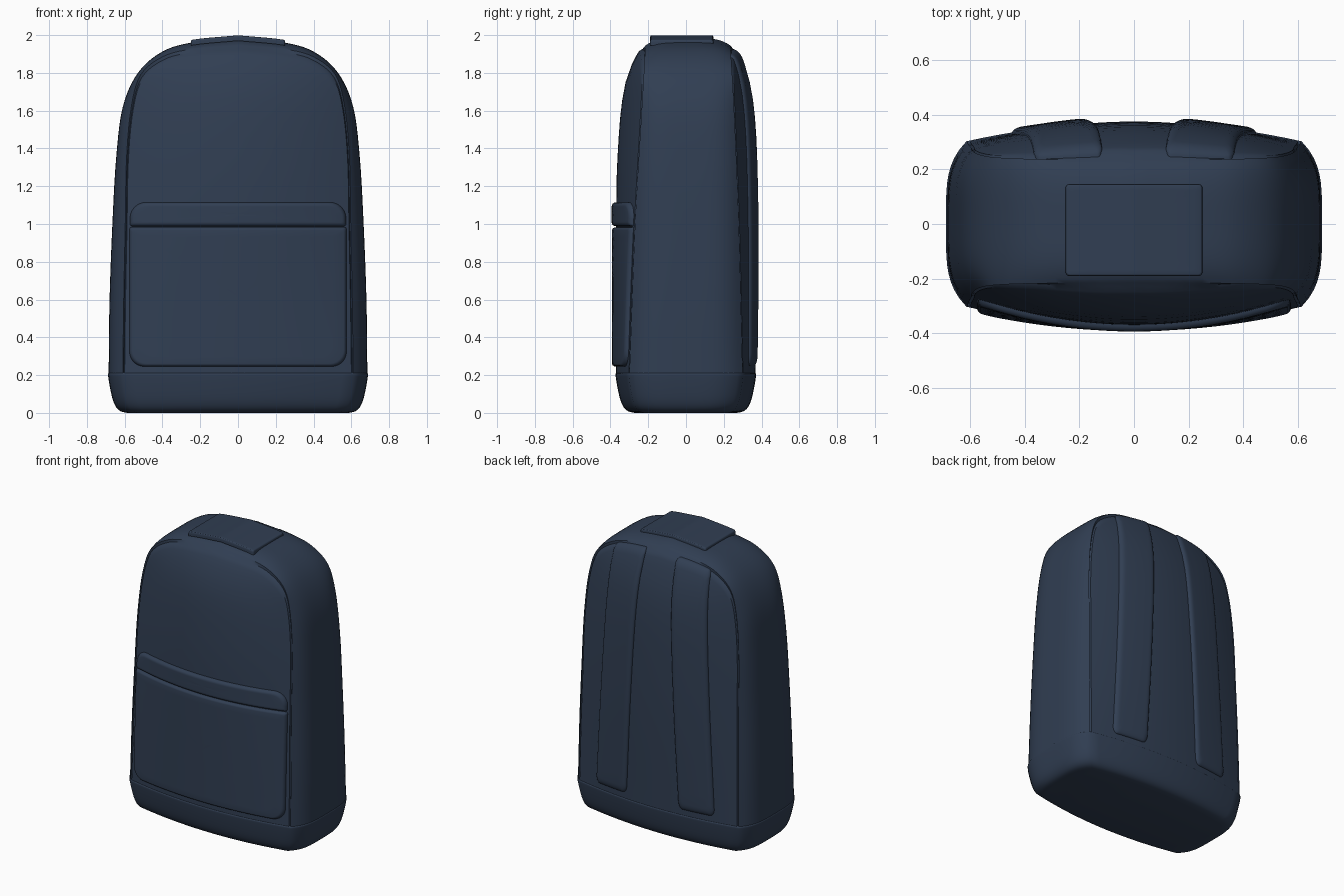
import bpy, bmesh, math
from mathutils import Vector

cube = bpy.data.objects.get("Cube")
if cube:
    bpy.data.objects.remove(cube, do_unlink=True)

navy = bpy.data.materials.new("navy_fabric")
navy.use_nodes = True
COLOR = (0.03, 0.048, 0.085, 1)
navy.diffuse_color = COLOR
navy.node_tree.nodes["Principled BSDF"].inputs["Base Color"].default_value = COLOR


def smooth(pts, steps=5):
    """Catmull-Rom curve through 2D points."""
    p = [Vector(q) for q in pts]
    p = [2 * p[0] - p[1]] + p + [2 * p[-1] - p[-2]]
    out = []
    for i in range(1, len(p) - 2):
        a, b, c, d = p[i - 1:i + 3]
        for s in range(steps):
            t = s / steps
            out.append(0.5 * (2 * b + (c - a) * t + (2 * a - 5 * b + 4 * c - d) * t * t
                              + (3 * b - a - 3 * c + d) * t ** 3))
    return out + [p[-2]]


def lookup(table, z):
    """Value at z in a list of (value, z) sorted by rising z."""
    if z <= table[0][1]:
        return table[0][0]
    for a, b in zip(table, table[1:]):
        if z <= b[1]:
            return a[0] + (b[0] - a[0]) * (z - a[1]) / max(b[1] - a[1], 1e-6)
    return table[-1][0]


def loft(name, rings, closed=True, caps=False):
    bm = bmesh.new()
    rows = [[bm.verts.new(p) for p in r] for r in rings]
    n = len(rows[0])
    for r0, r1 in zip(rows, rows[1:]):
        for i in range(n if closed else n - 1):
            j = (i + 1) % n
            bm.faces.new((r0[i], r0[j], r1[j], r1[i]))
    if caps:
        bm.faces.new(rows[0])
        bm.faces.new(rows[-1])
    bmesh.ops.remove_doubles(bm, verts=bm.verts, dist=1e-5)
    bmesh.ops.recalc_face_normals(bm, faces=bm.faces)
    me = bpy.data.meshes.new(name)
    bm.to_mesh(me)
    bm.free()
    me.materials.append(navy)
    ob = bpy.data.objects.new(name, me)
    bpy.context.collection.objects.link(ob)
    bpy.ops.object.select_all(action='DESELECT')
    ob.select_set(True)
    bpy.context.view_layer.objects.active = ob
    bpy.ops.object.shade_smooth_by_angle(angle=math.radians(40))
    return ob


# Half outlines (x, z): widest girth, and the seam around front and back panels
girth_half = smooth([(.685, .2), (.68, .6), (.665, 1), (.645, 1.35), (.61, 1.62),
                     (.53, 1.8), (.405, 1.91), (.25, 1.96), (0, 1.985)])
seam_half = smooth([(.61, .2), (.605, .6), (.597, 1), (.59, 1.35), (.565, 1.62),
                    (.515, 1.79), (.4, 1.885), (.25, 1.925), (0, 1.945)])


def mirrored(half):
    return half + [Vector((-p.x, p.y)) for p in reversed(half[:-1])]


girth, seam = mirrored(girth_half), mirrored(seam_half)

# Depth along the height: panel centre line and panel seam, as (depth, z)
front_mid = smooth([(.37, .2), (.37, .8), (.368, 1.2), (.36, 1.4), (.345, 1.6),
                    (.32, 1.75), (.285, 1.85), (.245, 1.92), (.215, 1.945)])
front_rim = smooth([(.3, .2), (.27, 1), (.235, 1.6), (.215, 1.945)])
back_mid = smooth([(.368, .2), (.375, .8), (.37, 1.2), (.358, 1.5), (.335, 1.7),
                   (.295, 1.85), (.265, 1.92), (.235, 1.945)])
back_rim = smooth([(.3, .2), (.28, 1), (.255, 1.6), (.235, 1.945)])


def panel_depth(mid, rim, x, z):
    w = max(lookup(seam_half, z), 0.01)
    r = lookup(rim, z)
    return r + (lookup(mid, z) - r) * (1 - min(abs(x) / w, 1) ** 2)


def front_y(x, z):
    return -panel_depth(front_mid, front_rim, x, z)


def back_y(x, z):
    return panel_depth(back_mid, back_rim, x, z)


# Main shell: front panel, grooved seam, gusset, grooved seam, back panel
def panel_ring(k, surf, dip=0):
    ring = []
    for p in seam:
        x, z = p.x * k, .2 + (p.y - .2) * k
        ring.append((x, surf(x, z) + dip, z))
    return ring


def gusset_ring(v):
    k = 1 - abs(v) ** 4
    ring = []
    for s, g in zip(seam, girth):
        p = s.lerp(g, k)
        y0, y1 = front_y(*s), back_y(*s)
        ring.append((p.x, y0 + (y1 - y0) * (v + 1) / 2, p.y))
    return ring


scales = [i / 18 for i in range(18)] + [.97, .984]
rings = [panel_ring(k, front_y) for k in scales] + [panel_ring(.99, front_y, .01)]
rings += [gusset_ring(i / 12) for i in range(-12, 13)]
rings += [panel_ring(.99, back_y, -.01)] + [panel_ring(k, back_y) for k in reversed(scales)]
loft("main_body", rings, closed=False)

# Base: one horizontal section repeated with a rounded lower edge
N = 20
steps = [-1 + 2 * i / N for i in range(N)]
rim_w, full_w = seam_half[0].x, girth_half[0].x


def side_x(v):
    return rim_w + (full_w - rim_w) * (1 - v ** 4)


depth = back_y(rim_w, .2)
section = [(rim_w * t, front_y(rim_w * t, .2)) for t in steps]
section += [(side_x(t), depth * t) for t in steps]
section += [(-rim_w * t, back_y(rim_w * t, .2)) for t in steps]
section += [(-side_x(t), -depth * t) for t in steps]
base_profile = smooth([(.1, 0), (.065, .008), (.04, .03), (.022, .07), (.008, .13),
                       (-.002, .19), (-.002, .208), (.012, .217)], 3)
loft("base", [[(x * (1 - d / full_w), y * (1 - d / .37), z) for x, y in section]
              for d, z in base_profile], caps=True)


# Padded pieces: rounded rectangles laid over a surface
def rounded_rect(x0, x1, y0, y1, r_low, r_high):
    corners = [(x1, y0, -1, 1, r_low), (x1, y1, -1, -1, r_high),
               (x0, y1, 1, -1, r_high), (x0, y0, 1, 1, r_low)]
    out = []
    for i, (cx, cy, sx, sy, r) in enumerate(corners):
        for s in range(7):
            a = math.pi / 2 * (i - 1 + s / 6)
            out.append(Vector((cx + sx * r + r * math.cos(a), cy + sy * r + r * math.sin(a))))
        nx, ny, nsx, nsy, nr = corners[(i + 1) % 4]
        end = Vector((nx + nsx * nr, ny + nsy * nr)) + nr * Vector((math.cos(a), math.sin(a)))
        out += [out[-1].lerp(end, s / 16) for s in range(1, 16)]
    return out


def pad(name, rect, place, height, edge):
    x0, x1, y0, y1 = rect[:4]
    c = Vector(((x0 + x1) / 2, (y0 + y1) / 2))
    hx, hy = (x1 - x0) / 2, (y1 - y0) / 2
    outline = [p - c for p in rounded_rect(*rect)]

    def ring(inset, k, h):
        return [place(c.x + p.x * k * (1 - inset / hx), c.y + p.y * k * (1 - inset / hy), h)
                for p in outline]

    rings = [ring(0, 1, -.015)]
    for i in range(6):
        a = math.pi / 2 * i / 5
        rings.append(ring(edge * (1 - math.sin(a + 0) if i < 0 else 1 - math.cos(a)), 1,
                          height * math.sin(a)))
    rings += [ring(edge, 1 - i / 10, height) for i in range(1, 11)]
    return loft(name, rings)


def on_front(x, z, h):
    return (x, front_y(x, z) - h, z)


pad("front_pocket", (-.575, .575, .245, .983, .08, .012), on_front, .022, .016)
pad("pocket_flap", (-.572, .572, .988, 1.115, .012, .085), on_front, .024, .02)

# Back straps, narrowing toward the top seam
seam_top = [Vector((p.y, p.x)) for p in reversed(seam_half)]
for side, name in ((1, "left_strap"), (-1, "right_strap")):
    def on_back(u, v, h, side=side):
        x = side * (.325 - .085 * v + u)
        z = .25 + v * (lookup(seam_top, abs(x)) - .262)
        return (x, back_y(x, z) + h, z)
    pad(name, (-.125, .125, 0, 1, .03, .02), on_back, .02, .03)

# Top handle patch
girth_top = [Vector((p.y, p.x)) for p in reversed(girth_half)]
pad("top_handle", (-.25, .25, -.19, .145, .012, .012),
    lambda x, y, h: (x, y, lookup(girth_top, abs(x)) + h), .014, .006)
